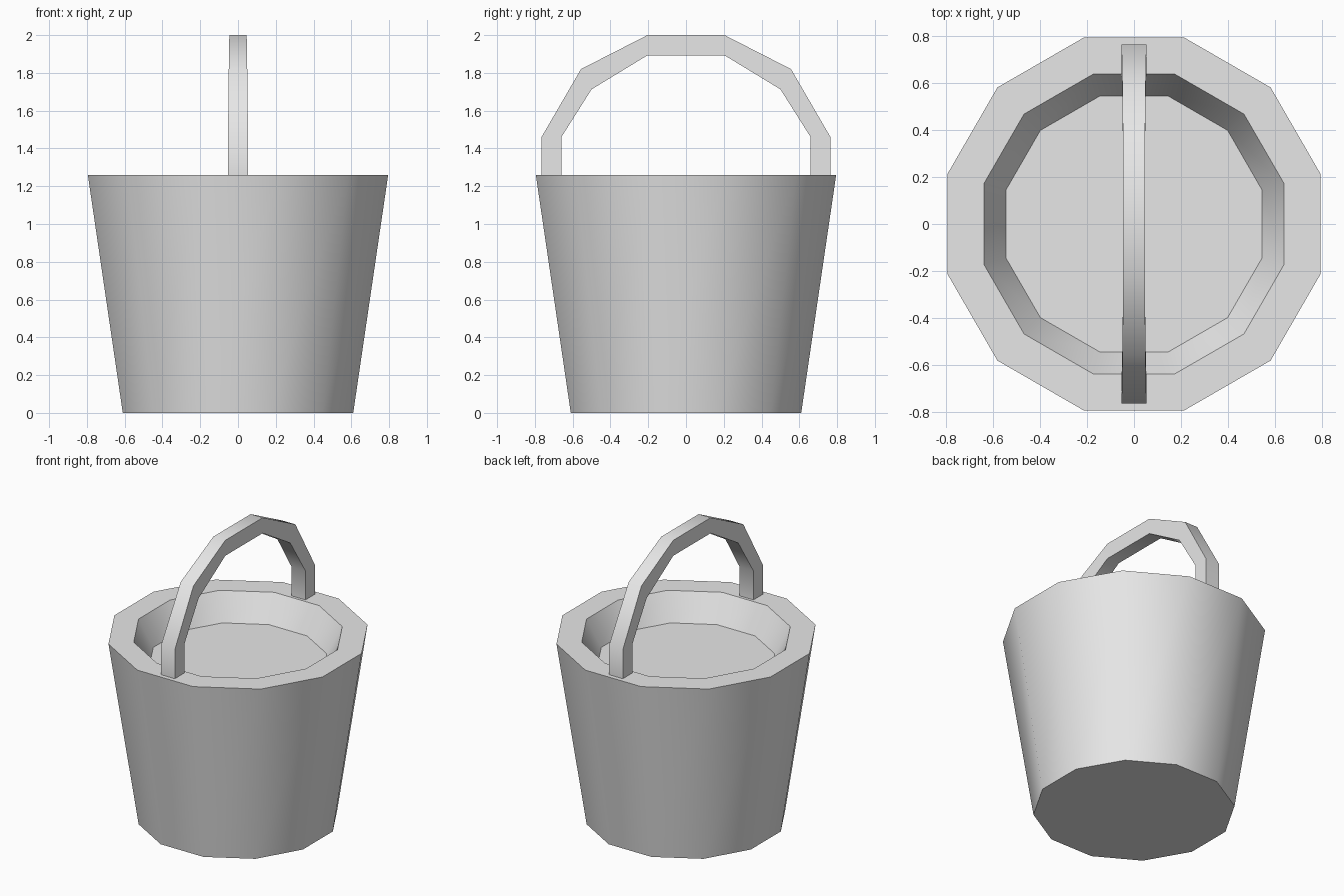
import bpy, bmesh
from math import pi, sin, cos, radians

cube = bpy.data.objects.get("Cube")
if cube:
    bpy.data.objects.remove(cube, do_unlink=True)

grey = bpy.data.materials.new("plain grey")
grey.use_nodes = True
grey.diffuse_color = (0.8, 0.8, 0.8, 1)
grey.node_tree.nodes["Principled BSDF"].inputs["Base Color"].default_value = (0.8, 0.8, 0.8, 1)

SIDES = 12
RIM_Z = 1.26


def finish(bm, name):
    """Turn a bmesh into a smooth-shaded object with sharp corners."""
    bmesh.ops.recalc_face_normals(bm, faces=bm.faces)
    mesh = bpy.data.meshes.new(name)
    bm.to_mesh(mesh)
    bm.free()
    mesh.materials.append(grey)
    obj = bpy.data.objects.new(name, mesh)
    bpy.context.collection.objects.link(obj)
    bpy.ops.object.select_all(action='DESELECT')
    obj.select_set(True)
    bpy.context.view_layer.objects.active = obj
    bpy.ops.object.shade_smooth_by_angle(angle=radians(45))
    return obj


def loft(bm, rings):
    """Bridge successive vertex rings and cap both ends."""
    loops = [[bm.verts.new(p) for p in ring] for ring in rings]
    for a, b in zip(loops, loops[1:]):
        for i in range(len(a)):
            j = (i + 1) % len(a)
            bm.faces.new((a[i], a[j], b[j], b[i]))
    bm.faces.new(loops[0])
    bm.faces.new(loops[-1])


def polygon(apothem, z):
    """Regular ring with flat sides facing the axes."""
    r = apothem / cos(pi / SIDES)
    return [(r * cos((i + 0.5) * 2 * pi / SIDES), r * sin((i + 0.5) * 2 * pi / SIDES), z)
            for i in range(SIDES)]


# Bucket: base, outer wall, thick rim, sloped inner wall and raised floor
bm = bmesh.new()
loft(bm, [polygon(0.61, 0), polygon(0.795, RIM_Z), polygon(0.64, RIM_Z), polygon(0.545, 1.08)])
finish(bm, "bucket")

# Handle: outer y, outer z, inner y, inner z, half width, from foot to crown
half = [(0.765, RIM_Z, 0.66, RIM_Z, 0.053),
        (0.765, 1.46, 0.66, 1.46, 0.053),
        (0.556, 1.82, 0.50, 1.713, 0.049),
        (0.204, 2.0, 0.204, 1.893, 0.046)]
arch = half + [(-oy, oz, -iy, iz, w) for oy, oz, iy, iz, w in reversed(half)]
bm = bmesh.new()
loft(bm, [[(-w, oy, oz), (w, oy, oz), (w, iy, iz), (-w, iy, iz)] for oy, oz, iy, iz, w in arch])
finish(bm, "handle")
